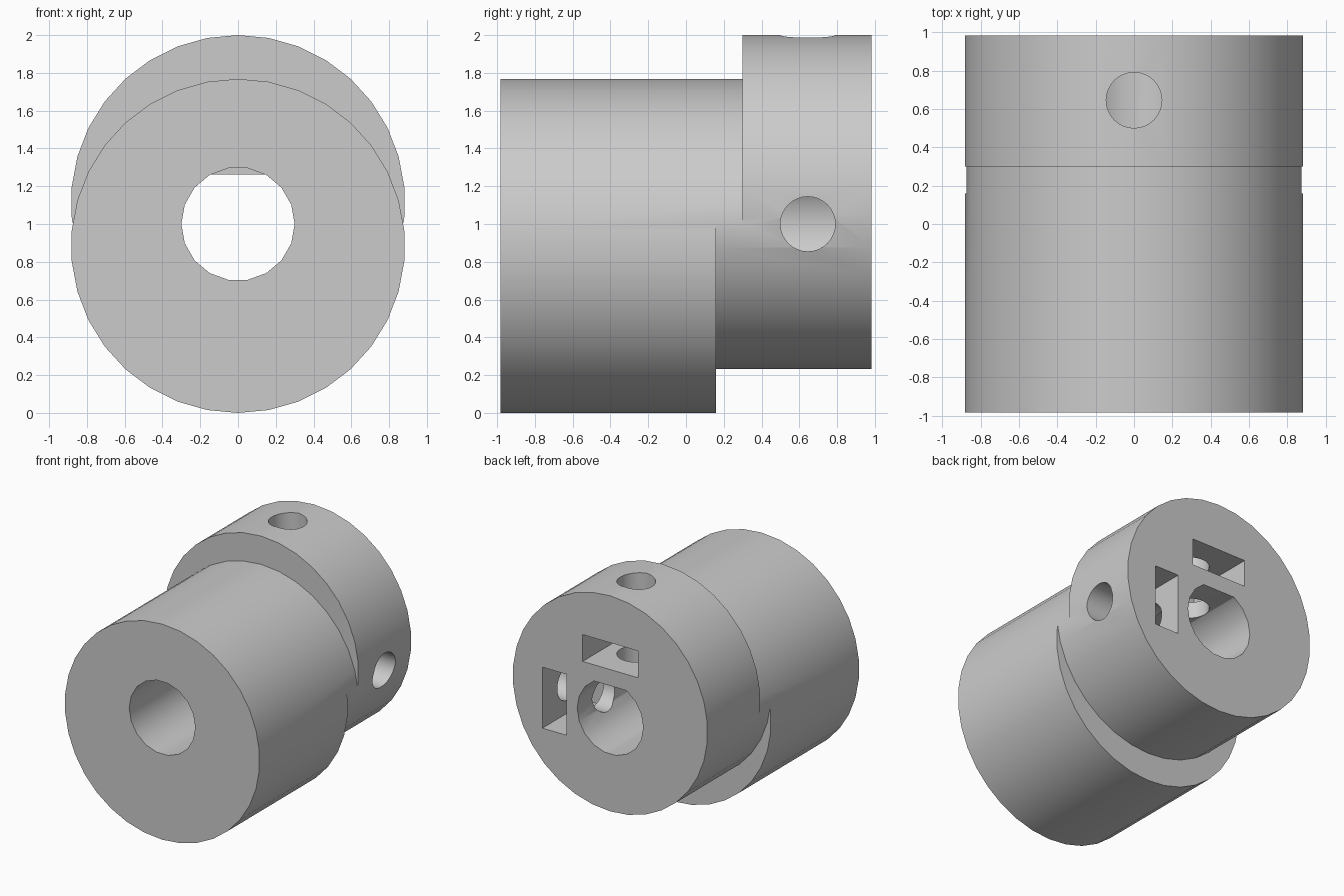
import bpy
import bmesh
from math import sin, cos, pi, radians

if "Cube" in bpy.data.objects:
    bpy.data.objects.remove(bpy.data.objects["Cube"], do_unlink=True)

R = 0.884            # barrel radius
END = 0.982          # half length
BORE_Z = 1.0         # shaft axis height
SCREW_Y = 0.645      # set screw position

grey = bpy.data.materials.new("plain grey")
grey.use_nodes = True
grey.diffuse_color = (0.6, 0.6, 0.6, 1)
grey.node_tree.nodes["Principled BSDF"].inputs["Base Color"].default_value = (0.6, 0.6, 0.6, 1)


def ring(radius, n, cu=0, cv=0, offset=0):
    """Regular polygon; with no offset a corner points straight up."""
    return [(cu + radius * sin(2 * pi * (i + offset) / n),
             cv + radius * cos(2 * pi * (i + offset) / n)) for i in range(n)]


def rect(u0, u1, v0, v1):
    return [(u0, v0), (u1, v0), (u1, v1), (u0, v1)]


def prism(name, profile, a, b, axis="y"):
    """Extrude a profile from a to b along an axis."""
    place = {"x": lambda u, v, w: (w, u, v),
             "y": lambda u, v, w: (u, w, v),
             "z": lambda u, v, w: (u, v, w)}[axis]
    bm = bmesh.new()
    low = [bm.verts.new(place(u, v, a)) for u, v in profile]
    high = [bm.verts.new(place(u, v, b)) for u, v in profile]
    bm.faces.new(low)
    bm.faces.new(high[::-1])
    for i in range(len(low)):
        j = (i + 1) % len(low)
        bm.faces.new((low[j], low[i], high[i], high[j]))
    bmesh.ops.recalc_face_normals(bm, faces=bm.faces)
    mesh = bpy.data.meshes.new(name)
    bm.to_mesh(mesh)
    bm.free()
    mesh.materials.append(grey)
    obj = bpy.data.objects.new(name, mesh)
    bpy.context.collection.objects.link(obj)
    return obj


def cut(target, tool):
    """Subtract the tool from the target, then discard the tool."""
    tool.hide_render = True
    mod = target.modifiers.new("cut", "BOOLEAN")
    mod.operation = "DIFFERENCE"
    mod.solver = "EXACT"
    mod.object = tool
    bpy.context.view_layer.objects.active = target
    bpy.ops.object.modifier_apply(modifier=mod.name)
    bpy.data.objects.remove(tool, do_unlink=True)


# Body stock, turned down to two offset barrels that overlap in a short neck
body = prism("shaft_coupler", rect(-1.2, 1.2, -0.2, 2.2), -END, END)
for name, centre, a, b in (("front_shell", R, -1.5, 0.30),
                           ("rear_shell", 2 - R, 0.16, 1.5)):
    shell = prism(name, rect(-2, 2, -1, 3), a, b)
    cut(shell, prism("barrel", ring(R, 34, 0, centre), -2, 2))
    cut(body, shell)

# Shaft bore: round at the front, with a flat on top at the rear
bore = prism("bore", ring(0.3, 18, 0, BORE_Z, 0.5), -1.5, 1.5)
cut(bore, prism("bore_flat", rect(-1, 1, BORE_Z + 0.262, 2), 0.23, 2))
cut(body, bore)

# Nut pockets open to the rear face, above and beside the bore
cut(body, prism("top_pocket", rect(-0.25, 0.25, 1.395, 1.615), SCREW_Y - 0.25, 1.5))
cut(body, prism("side_pocket", rect(0.395, 0.615, 0.75, 1.25), SCREW_Y - 0.25, 1.5))

# Set screw holes from the outside into the bore
cut(body, prism("top_screw_hole", ring(0.145, 32, 0, SCREW_Y), 1.2, 2.5, "z"))
cut(body, prism("side_screw_hole", ring(0.145, 32, SCREW_Y, BORE_Z), 0.2, 1.5, "x"))

# Smooth shading with crisp rims
bpy.ops.object.select_all(action="DESELECT")
body.select_set(True)
bpy.context.view_layer.objects.active = body
bpy.ops.object.shade_smooth_by_angle(angle=radians(30))
